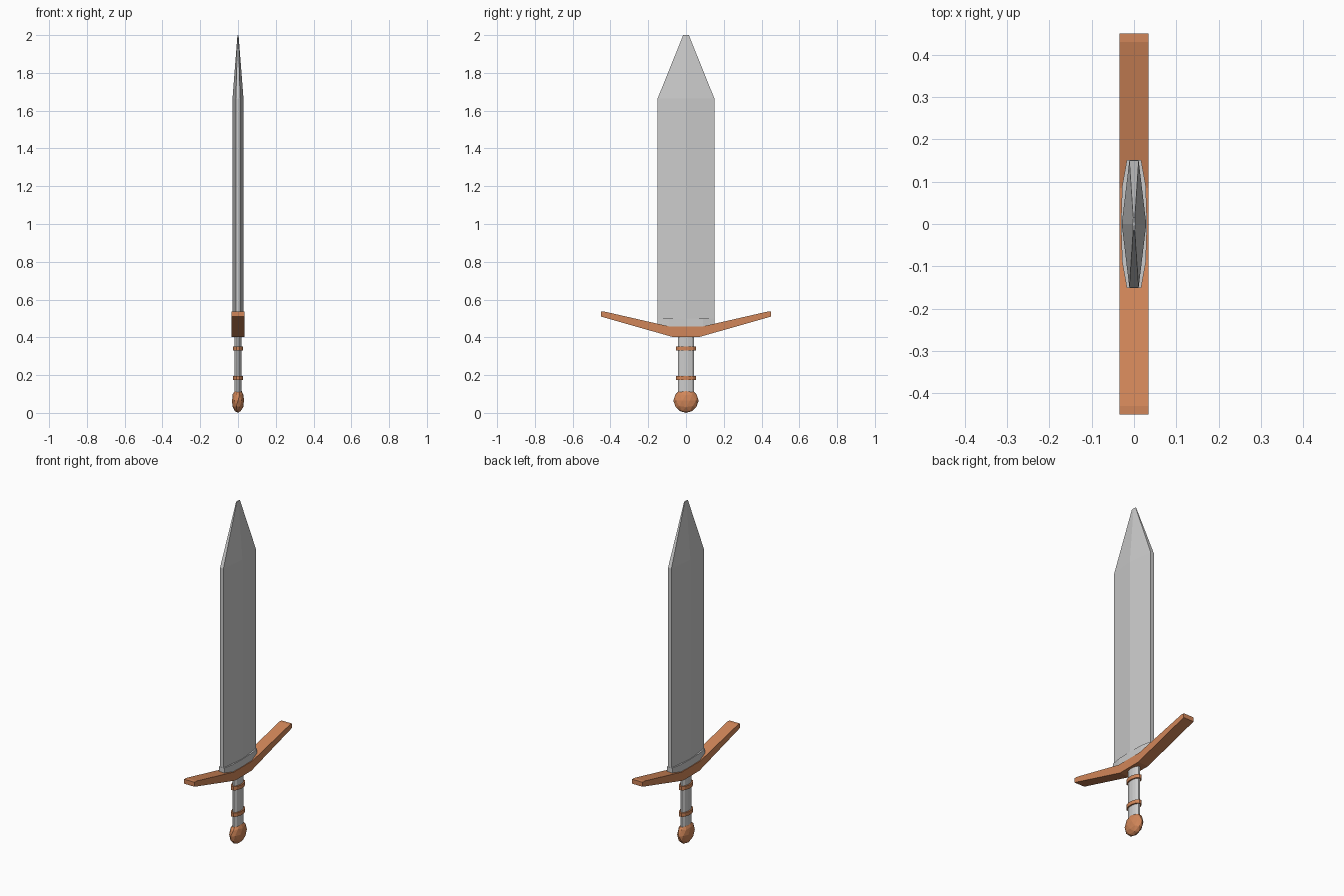
import bpy, bmesh, math

if "Cube" in bpy.data.objects:
    bpy.data.objects.remove(bpy.data.objects["Cube"])

copper = bpy.data.materials.new("copper")
copper.diffuse_color = (0.64, 0.24, 0.10, 1)
copper.use_nodes = True
copper.node_tree.nodes["Principled BSDF"].inputs["Base Color"].default_value = copper.diffuse_color


def finish(name, bm, mat=None):
    bmesh.ops.recalc_face_normals(bm, faces=bm.faces)
    mesh = bpy.data.meshes.new(name)
    bm.to_mesh(mesh)
    bm.free()
    obj = bpy.data.objects.new(name, mesh)
    bpy.context.collection.objects.link(obj)
    if mat:
        mesh.materials.append(mat)
    return obj


def loft(name, sections, mat=None):
    """Join equal-length closed loops of points and cap both ends."""
    bm = bmesh.new()
    loops = [[bm.verts.new(p) for p in s] for s in sections]
    n = len(loops[0])
    for a, b in zip(loops, loops[1:]):
        for i in range(n):
            j = (i + 1) % n
            bm.faces.new((a[i], a[j], b[j], b[i]))
    bm.faces.new(loops[0])
    bm.faces.new(loops[-1])
    return finish(name, bm, mat)


def blade_section(ridge, edge, half_width, z):
    return [(ridge, 0, z), (edge, half_width, z), (-edge, half_width, z),
            (-ridge, 0, z), (-edge, -half_width, z), (edge, -half_width, z)]


def ellipse(rx, ry, z, n=12):
    return [(rx * math.cos(math.tau * (i + 0.5) / n),
             ry * math.sin(math.tau * (i + 0.5) / n), z) for i in range(n)]


# Ridged blade with blunt edges and tapered tip
loft("blade", [blade_section(0.029, 0.011, 0.15, 0.43),
               blade_section(0.029, 0.011, 0.15, 1.665),
               blade_section(0.003, 0.002, 0.015, 2.0)])

# Rounded collar at the blade root
half = [(0.031, 0), (0.028, 0.09), (0.017, 0.151)]
outline = half + [(-x, y) for x, y in half[::-1]]
outline += [(x, -y) for x, y in [(-0.017, 0.151), (-0.028, 0.09),
                                 (0.028, 0.09), (0.017, 0.151)][::1]]
outline = outline[:6] + [(-0.028, -0.09), (-0.017, -0.151),
                         (0.017, -0.151), (0.028, -0.09)]
loft("blade_collar", [[(x, y, z) for x, y in outline] for z in (0.43, 0.50)])

# Swept crossguard, mirrored profile
right = [(0.075, 0.403), (0.45, 0.51), (0.45, 0.536), (0.43, 0.536), (0.085, 0.457)]
profile = right + [(-y, z) for y, z in right[::-1]]
loft("crossguard", [[(x, y, z) for y, z in profile] for x in (-0.034, 0.034)], copper)

# Oval grip
loft("grip", [ellipse(0.02, 0.044, z) for z in (0.09, 0.42)])

# Grip rings
for name, z in (("lower_ring", 0.185), ("upper_ring", 0.34)):
    loft(name, [ellipse(0.028, 0.054, z + d) for d in (-0.011, 0.011)], copper)

# Flattened faceted pommel
bm = bmesh.new()
bmesh.ops.create_icosphere(bm, subdivisions=2, radius=1)
bmesh.ops.scale(bm, vec=(0.033, 0.067, 0.065), verts=bm.verts)
bmesh.ops.translate(bm, vec=(0, 0, 0.065), verts=bm.verts)
finish("pommel", bm, copper)
